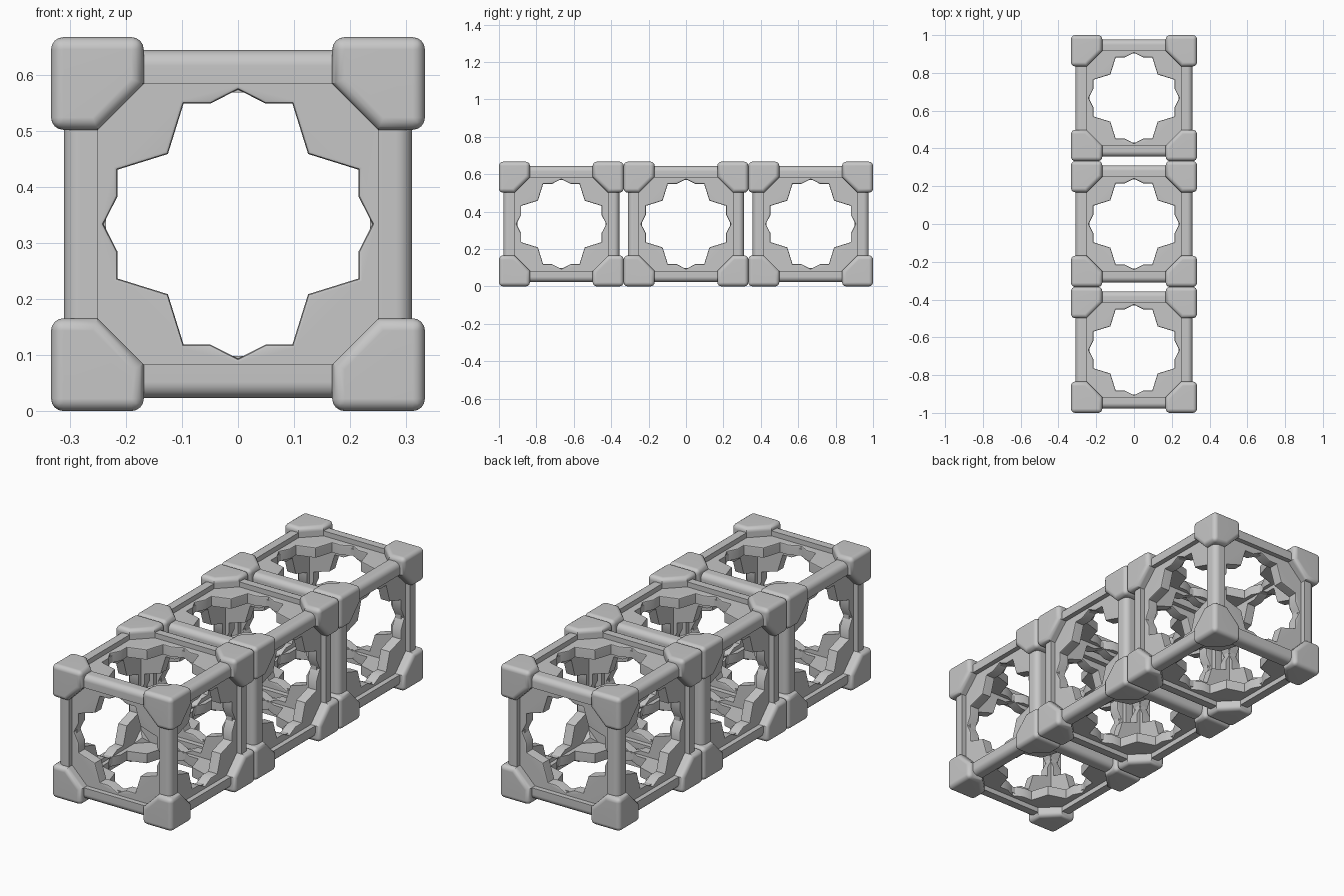
import bpy, bmesh, math
from itertools import product
from mathutils import Vector, Matrix

if "Cube" in bpy.data.objects:
    bpy.data.objects.remove(bpy.data.objects["Cube"], do_unlink=True)

HALF = 1 / 3      # half of one module
INNER = 0.168     # inner side of a corner block
BEAM_IN, BEAM_OUT = 0.25, 0.31
PLATE_IN, PLATE_OUT, PLATE_SIDE = 0.235, 0.285, 0.27

gray = bpy.data.materials.new("plain gray")
gray.use_nodes = True
gray.diffuse_color = (0.57, 0.57, 0.57, 1)
gray.node_tree.nodes["Principled BSDF"].inputs["Base Color"].default_value = gray.diffuse_color


def add_box(bm, low, high):
    low, high = Vector(low), Vector(high)
    matrix = Matrix.Translation((low + high) / 2) @ Matrix.Diagonal((*(high - low), 1))
    bmesh.ops.create_cube(bm, size=1, matrix=matrix)


# Corner block with the three inward edges cut off; only its steep edges are rounded
def corner_mesh():
    bm = bmesh.new()
    add_box(bm, (INNER,) * 3, (HALF,) * 3)
    for normal in ((-1, -1, 0), (-1, 0, -1), (0, -1, -1)):
        geom = bm.verts[:] + bm.edges[:] + bm.faces[:]
        point = Vector(normal) * -(INNER + BEAM_IN) / 2
        cut = bmesh.ops.bisect_plane(bm, geom=geom, plane_co=point, plane_no=normal, clear_outer=True)
        edges = [e for e in cut["geom_cut"] if isinstance(e, bmesh.types.BMEdge)]
        bmesh.ops.holes_fill(bm, edges=edges)
    bmesh.ops.dissolve_limit(bm, angle_limit=0.01, verts=bm.verts, edges=bm.edges)
    bmesh.ops.recalc_face_normals(bm, faces=bm.faces)
    steep = [e for e in bm.edges if e.calc_face_angle(0) > math.radians(65)]
    bmesh.ops.bevel(bm, geom=steep, offset=0.022, segments=4, profile=0.5, affect="EDGES")
    return bm


# Bar along z with only its outer edge rounded
def beam_mesh():
    bm = bmesh.new()
    add_box(bm, (BEAM_IN, BEAM_IN, -0.2), (BEAM_OUT, BEAM_OUT, 0.2))
    outer = [e for e in bm.edges if all(v.co.x > 0.3 and v.co.y > 0.3 for v in e.verts)]
    bmesh.ops.bevel(bm, geom=outer, offset=0.028, segments=5, profile=0.5, affect="EDGES")
    return bm


# Toothed opening outline: one eighth, mirrored and turned
def opening_outline():
    eighth = [(0.24, 0), (0.215, 0.049), (0.215, 0.097), (0.125, 0.125)]
    quarter = eighth + [(y, x) for x, y in reversed(eighth[1:3])]
    points = []
    for turn in range(4):
        spin = Matrix.Rotation(turn * math.pi / 2, 2)
        points += [spin @ Vector(p) for p in quarter]
    return points


# Square plate with the toothed opening, its outer rim softened
def plate_mesh():
    bm = bmesh.new()
    s = PLATE_SIDE
    edges = []
    for loop in (opening_outline(), [Vector(p) for p in ((s, s), (-s, s), (-s, -s), (s, -s))]):
        verts = [bm.verts.new((p.x, p.y, PLATE_IN)) for p in loop]
        edges += [bm.edges.new((a, b)) for a, b in zip(verts, verts[1:] + verts[:1])]
    bmesh.ops.triangle_fill(bm, use_beauty=True, edges=edges)
    out = bmesh.ops.extrude_face_region(bm, geom=bm.faces[:], use_keep_orig=True)["geom"]
    top = [v for v in out if isinstance(v, bmesh.types.BMVert)]
    bmesh.ops.translate(bm, vec=(0, 0, PLATE_OUT - PLATE_IN), verts=top)
    bmesh.ops.recalc_face_normals(bm, faces=bm.faces)
    rim = [e for e in bm.edges if e.calc_face_angle(0) > 1
           and all(v.co.z > PLATE_OUT - 0.001 and max(abs(v.co.x), abs(v.co.y)) < s - 0.01 for v in e.verts)]
    bmesh.ops.bevel(bm, geom=rim, offset=0.006, segments=2, profile=0.5, affect="EDGES")
    return bm


# Copies of one part, placed by matrices, gathered into one shaded object
def repeat(name, source, matrices):
    temp = bpy.data.meshes.new("temp")
    source.to_mesh(temp)
    source.free()
    bm = bmesh.new()
    for matrix in matrices:
        old = set(bm.verts)
        bm.from_mesh(temp)
        bmesh.ops.transform(bm, matrix=matrix, verts=[v for v in bm.verts if v not in old])
    bpy.data.meshes.remove(temp)
    bmesh.ops.recalc_face_normals(bm, faces=bm.faces)
    mesh = bpy.data.meshes.new(name)
    bm.to_mesh(mesh)
    bm.free()
    mesh.materials.append(gray)
    obj = bpy.data.objects.new(name, mesh)
    bpy.context.collection.objects.link(obj)
    bpy.ops.object.select_all(action="DESELECT")
    obj.select_set(True)
    bpy.context.view_layer.objects.active = obj
    bpy.ops.object.shade_smooth_by_angle(angle=math.radians(32))
    obj.modifiers.new("flat_faces", "WEIGHTED_NORMAL").keep_sharp = True
    return obj


signs = (-1, 1)
axis_turns = [Matrix.Rotation(math.radians(a), 4, (1, 1, 1)) for a in (0, 120, 240)]
corner_places = [Matrix.Diagonal((*s, 1)) for s in product(signs, repeat=3)]
beam_places = [t @ Matrix.Diagonal((a, b, 1, 1)) for t in axis_turns for a, b in product(signs, repeat=2)]
plate_places = [t @ Matrix.Diagonal((1, 1, a, 1)) for t in axis_turns for a in signs]

parts = {
    "corner_blocks": repeat("front_corner_blocks", corner_mesh(), corner_places),
    "edge_beams": repeat("front_edge_beams", beam_mesh(), beam_places),
    "toothed_plates": repeat("front_toothed_plates", plate_mesh(), plate_places),
}

# Three modules in a row
for name, part in parts.items():
    part.location = (0, -2 * HALF, HALF)
    for place, y in (("middle", 0), ("rear", 2 * HALF)):
        twin = part.copy()
        twin.name = place + "_" + name
        twin.location.y = y
        bpy.context.collection.objects.link(twin)
